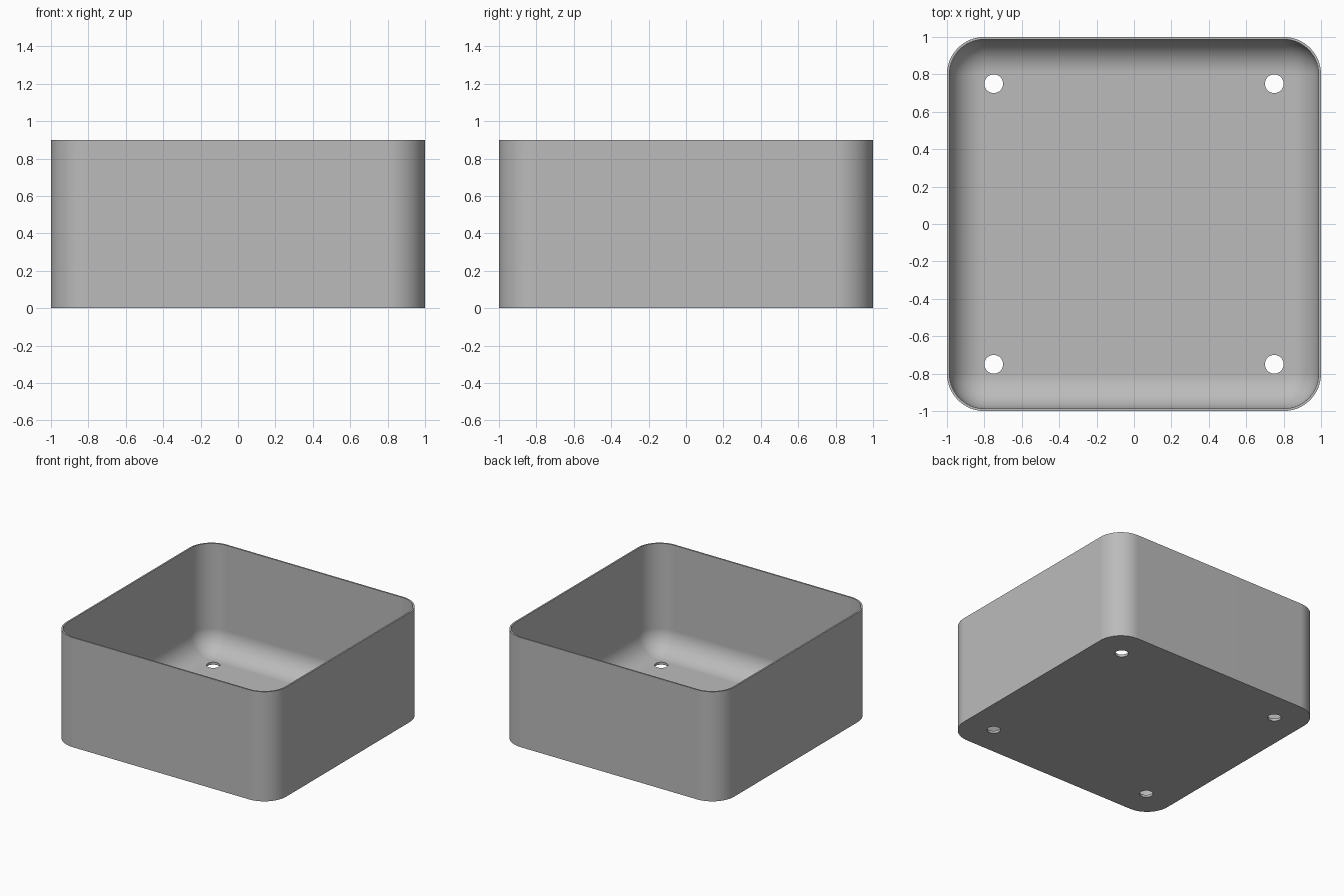
import bpy, bmesh
from math import sin, cos, pi

HEIGHT, WALL, FLOOR = 0.9, 0.013, 0.02
CORNER, FILLET = 0.2, 0.18
HOLE_POS, HOLE_RADIUS = 0.75, 0.05
CORNER_STEPS, FILLET_STEPS = 16, 14

cube = bpy.data.objects.get("Cube")
if cube:
    bpy.data.objects.remove(cube, do_unlink=True)

grey = bpy.data.materials.new("plain grey")
grey.use_nodes = True
colour = (0.5, 0.5, 0.5, 1)
grey.diffuse_color = colour
grey.node_tree.nodes["Principled BSDF"].inputs["Base Color"].default_value = colour


def rounded_square(bm, inset, z):
    """Ring of vertices, shrunk inwards by inset."""
    centre, radius = 1 - CORNER, CORNER - inset
    ring = []
    for q, (sx, sy) in enumerate([(1, 1), (-1, 1), (-1, -1), (1, -1)]):
        for i in range(CORNER_STEPS + 1):
            a = (q + i / CORNER_STEPS) * pi / 2
            ring.append(bm.verts.new((sx * centre + radius * cos(a),
                                      sy * centre + radius * sin(a), z)))
    return ring


# Section of the tray: outside wall, rim, inside wall, rounded floor edge
section = [(0, 0), (0, HEIGHT), (WALL, HEIGHT)]
for i in range(FILLET_STEPS + 1):
    a = i / FILLET_STEPS * pi / 2
    section.append((WALL + FILLET * (1 - cos(a)), FLOOR + FILLET * (1 - sin(a))))

bm = bmesh.new()
rings = [rounded_square(bm, inset, z) for inset, z in section]
for low, high in zip(rings, rings[1:]):
    for i in range(len(low)):
        j = (i + 1) % len(low)
        bm.faces.new((low[i], low[j], high[j], high[i]))
bm.faces.new(rings[0][::-1])
bm.faces.new(rings[-1])
bmesh.ops.recalc_face_normals(bm, faces=bm.faces)
mesh = bpy.data.meshes.new("open_box")
bm.to_mesh(mesh)
bm.free()
mesh.materials.append(grey)
box = bpy.data.objects.new("open_box", mesh)
bpy.context.collection.objects.link(box)

# Four drain holes through the floor
bm = bmesh.new()
for x in (-HOLE_POS, HOLE_POS):
    for y in (-HOLE_POS, HOLE_POS):
        made = bmesh.ops.create_cone(bm, cap_ends=True, segments=40, depth=0.3,
                                     radius1=HOLE_RADIUS, radius2=HOLE_RADIUS)
        bmesh.ops.translate(bm, verts=made["verts"], vec=(x, y, 0))
cut_mesh = bpy.data.meshes.new("hole_cutter")
bm.to_mesh(cut_mesh)
bm.free()
cut_mesh.materials.append(grey)
cutter = bpy.data.objects.new("hole_cutter", cut_mesh)
cutter.hide_render = True
bpy.context.collection.objects.link(cutter)

bpy.ops.object.select_all(action="DESELECT")
box.select_set(True)
bpy.context.view_layer.objects.active = box
cut = box.modifiers.new("holes", "BOOLEAN")
cut.operation, cut.solver, cut.object = "DIFFERENCE", "EXACT", cutter
bpy.ops.object.modifier_apply(modifier=cut.name)
bpy.data.objects.remove(cutter, do_unlink=True)

# Smooth corners, crisp rim and hole edges, flat walls and floor
bpy.ops.object.shade_smooth_by_angle(angle=pi / 6)
weighted = box.modifiers.new("flat_normals", "WEIGHTED_NORMAL")
weighted.keep_sharp = True
